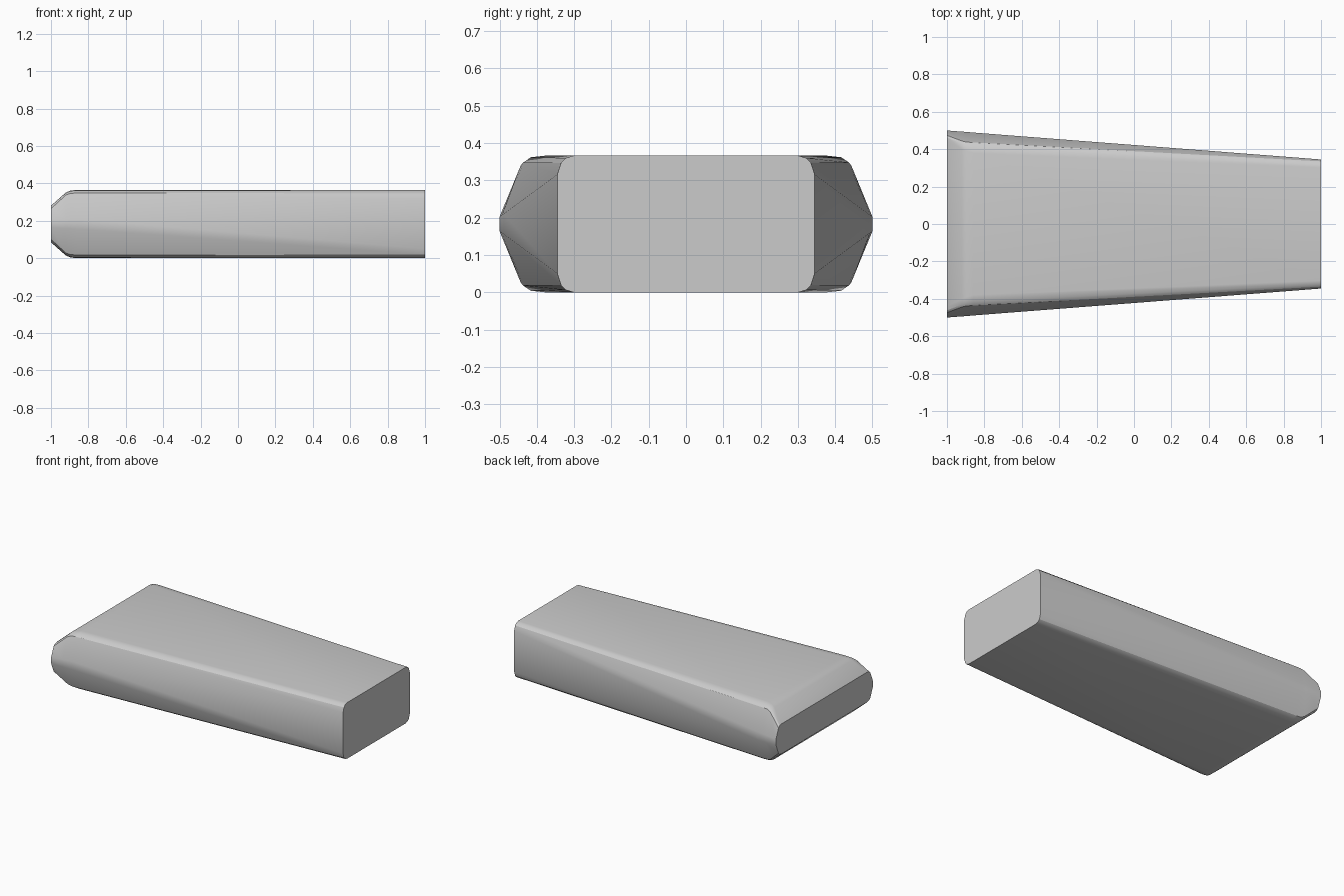
import bpy, bmesh, math

if "Cube" in bpy.data.objects:
    bpy.data.objects.remove(bpy.data.objects["Cube"])

MID = 0.183  # height of the horizontal symmetry plane

# Upper quarter of each cross-section: x, then (y, z) from side edge to top edge
sections = [
    (-1.00, [(0.500, 0.202), (0.474, 0.265), (0.462, 0.277), (0.440, 0.281)]),
    (-0.92, [(0.494, 0.207), (0.444, 0.338), (0.430, 0.348), (0.400, 0.352)]),
    (-0.895, [(0.492, 0.208), (0.438, 0.347), (0.418, 0.359), (0.390, 0.362)]),
    (-0.86, [(0.489, 0.210), (0.436, 0.348), (0.416, 0.362), (0.380, 0.366)]),
    (1.00, [(0.345, 0.316), (0.335, 0.347), (0.322, 0.360), (0.302, 0.366)]),
]


def full_ring(quarter):
    """Mirror a quarter profile in z and y to get the closed outline."""
    right = [(y, 2 * MID - z) for y, z in reversed(quarter)] + list(quarter)
    return right + [(-y, z) for y, z in reversed(right)]


# Tapered body: loft through the sections, cap both ends
bm = bmesh.new()
rings = [[bm.verts.new((x, y, z)) for y, z in full_ring(q)] for x, q in sections]
for a, b in zip(rings, rings[1:]):
    n = len(a)
    for i in range(n):
        j = (i + 1) % n
        bm.faces.new((a[i], a[j], b[j], b[i]))
bm.faces.new(rings[0])
bm.faces.new(rings[-1])
bmesh.ops.recalc_face_normals(bm, faces=bm.faces)

mesh = bpy.data.meshes.new("tapered_body")
bm.to_mesh(mesh)
bm.free()
body = bpy.data.objects.new("tapered_body", mesh)
bpy.context.collection.objects.link(body)

# Smooth the rounded corners, keep the hard edges
bpy.context.view_layer.objects.active = body
body.select_set(True)
bpy.ops.object.shade_smooth_by_angle(angle=math.radians(30))
